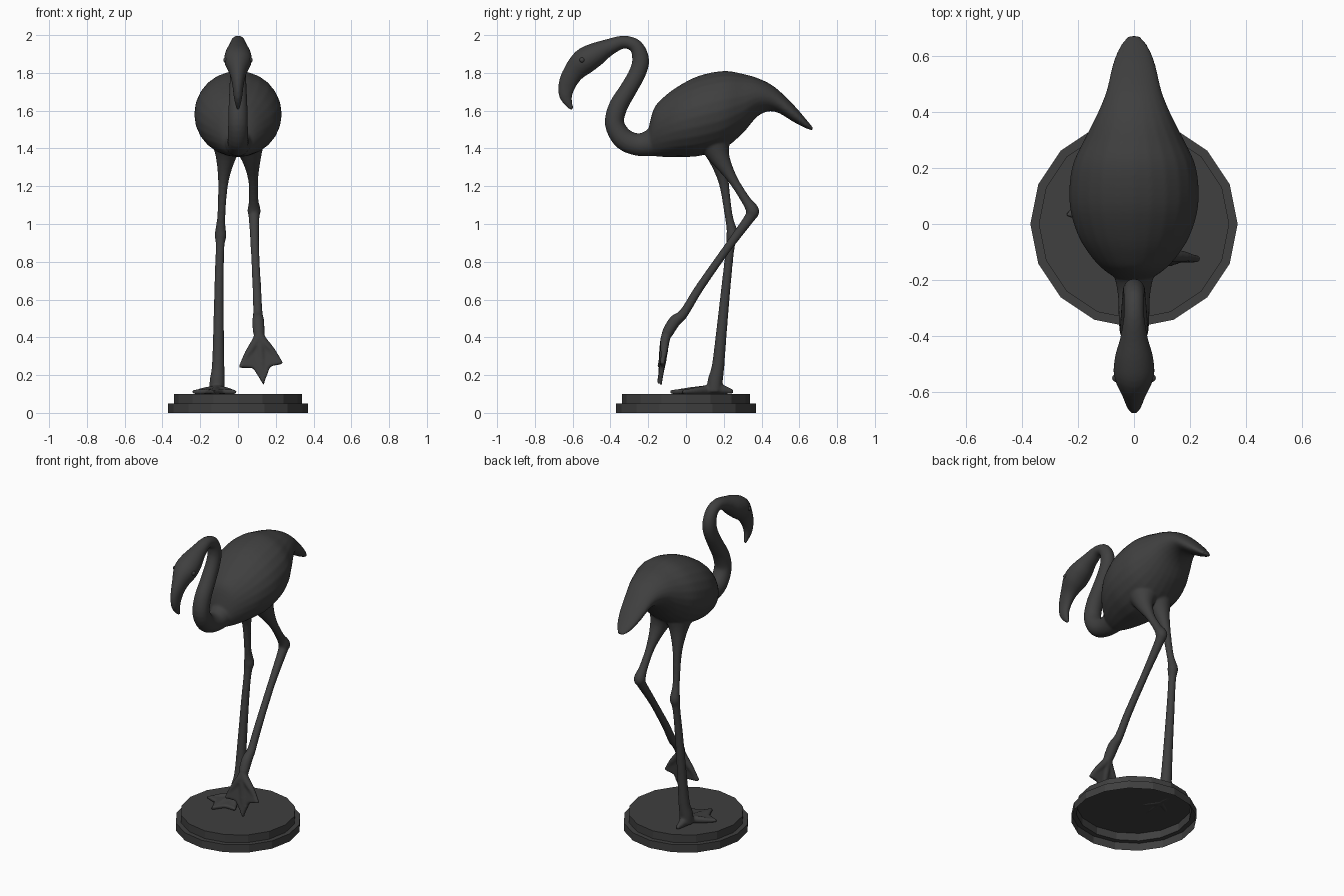
import bpy, bmesh, math
from mathutils import Vector

if "Cube" in bpy.data.objects:
    bpy.data.objects.remove(bpy.data.objects["Cube"])

dark = bpy.data.materials.new("dark_grey")
dark.diffuse_color = (0.05, 0.05, 0.05, 1)
dark.use_nodes = True
dark.node_tree.nodes["Principled BSDF"].inputs["Base Color"].default_value = dark.diffuse_color


def finish(bm, name):
    bmesh.ops.recalc_face_normals(bm, faces=bm.faces)
    me = bpy.data.meshes.new(name)
    bm.to_mesh(me)
    bm.free()
    ob = bpy.data.objects.new(name, me)
    bpy.context.collection.objects.link(ob)
    me.materials.append(dark)
    return ob


def spline(rows, steps):
    # Catmull-Rom through rows of numbers
    out, n = [], len(rows)
    for i in range(n - 1):
        quad = [rows[max(0, min(n - 1, i + k))] for k in (-1, 0, 1, 2)]
        for s in range(steps):
            t = s / steps
            out.append([0.5 * (2 * b + (c - a) * t + (2 * a - 5 * b + 4 * c - d) * t * t
                               + (3 * b - a - 3 * c + d) * t ** 3) for a, b, c, d in zip(*quad)])
    return out + [list(rows[-1])]


def loft(bm, rows, upright=False, sides=24, steps=4):
    # rows: x, y, z, half width, half depth
    rows = spline(rows, steps)
    pts = [Vector(r[:3]) for r in rows]
    rings = []
    for i, (p, r) in enumerate(zip(pts, rows)):
        t = (pts[min(i + 1, len(pts) - 1)] - pts[max(i - 1, 0)]).normalized()
        side = Vector((1, 0, 0))
        side = (side - t * side.dot(t)).normalized()
        nor = Vector((0, 0, 1)) if upright else side.cross(t)
        rings.append([bm.verts.new(p + side * r[3] * math.cos(a) + nor * r[4] * math.sin(a))
                      for a in (2 * math.pi * k / sides for k in range(sides))])
    for a, b in zip(rings, rings[1:]):
        for k in range(sides):
            j = (k + 1) % sides
            bm.faces.new((a[k], a[j], b[j], b[k]))
    bm.faces.new(rings[0])
    bm.faces.new(rings[-1])


def tube(bm, rows):
    loft(bm, [(*r, r[3]) for r in rows])


def foot(bm, start, bend, tips, normal, thick):
    # three toes with scalloped webbing between them
    bend, tips = Vector(bend), [Vector(t) for t in tips]
    for t in tips:
        mid = bend.lerp(t, 0.55)
        tube(bm, [(*start, .028), (*bend, .026), (*mid, .019), (*t, .007)])
    outline = [bend, tips[0]]
    for a, b in zip(tips, tips[1:]):
        outline += [bend.lerp((a + b) / 2, 0.8), b]
    off = Vector(normal).normalized() * thick
    top, bot = ([bm.verts.new(p + off * s) for p in outline] for s in (1, -1))
    n = len(outline)
    for k in range(1, n - 1):
        bm.faces.new((top[0], top[k], top[k + 1]))
        bm.faces.new((bot[0], bot[k + 1], bot[k]))
    for k in range(n):
        j = (k + 1) % n
        bm.faces.new((top[k], bot[k], bot[j], top[j]))


bird = bmesh.new()

# body and tail: y, top z, bottom z, half width
body = [(-.20, 1.50, 1.37, .05), (-.17, 1.61, 1.36, .10), (-.12, 1.67, 1.355, .15),
        (-.04, 1.73, 1.355, .20), (.07, 1.785, 1.36, .23), (.20, 1.81, 1.40, .222),
        (.30, 1.795, 1.48, .178), (.385, 1.77, 1.575, .135), (.47, 1.725, 1.595, .10),
        (.57, 1.63, 1.54, .076), (.635, 1.555, 1.507, .05), (.672, 1.51, 1.495, .02)]
loft(bird, [(0, y, (a + b) / 2, w, (a - b) / 2) for y, a, b, w in body], upright=True)

# neck, head and bill: y, z, half width, half depth
neck = [(-.10, 1.47, .10, .10), (-.17, 1.435, .075, .075), (-.25, 1.42, .058, .06),
        (-.33, 1.45, .055, .057), (-.378, 1.53, .052, .051), (-.36, 1.62, .05, .05),
        (-.307, 1.71, .046, .046), (-.257, 1.80, .042, .045), (-.24, 1.87, .04, .045),
        (-.265, 1.94, .037, .037), (-.33, 1.963, .037, .034), (-.41, 1.935, .05, .045),
        (-.475, 1.90, .068, .062), (-.54, 1.86, .072, .069), (-.597, 1.80, .045, .055),
        (-.63, 1.735, .03, .046), (-.635, 1.67, .022, .033), (-.602, 1.605, .008, .008)]
loft(bird, [(0, *r) for r in neck])

# standing leg
tube(bird, [(-.055, .15, 1.43, .09), (-.065, .17, 1.35, .053), (-.078, .20, 1.22, .027),
            (-.088, .225, 1.05, .021), (-.092, .24, .98, .026), (-.092, .245, .94, .031),
            (-.095, .235, .88, .023), (-.10, .215, .70, .024), (-.103, .19, .45, .028),
            (-.105, .17, .25, .033), (-.11, .155, .17, .04), (-.11, .15, .11, .04)])
foot(bird, (-.11, .17, .13), (-.11, .12, .122),
     [(-.24, .03, .11), (-.13, -.085, .11), (-.01, -.02, .11)], (0, 0, 1), .012)
tube(bird, [(-.11, .14, .13, .035), (-.11, .20, .122, .024), (-.11, .25, .112, .01)])

# raised leg
tube(bird, [(.055, .15, 1.43, .09), (.07, .18, 1.35, .053), (.08, .245, 1.24, .027),
            (.083, .315, 1.13, .025), (.085, .352, 1.07, .035), (.085, .335, 1.03, .028),
            (.09, .21, .86, .022), (.10, .07, .66, .023), (.105, -.01, .53, .025),
            (.107, -.06, .485, .032), (.11, -.10, .42, .03)])
foot(bird, (.107, -.06, .485), (.112, -.105, .41),
     [(.008, -.14, .24), (.135, -.14, .15), (.235, -.125, .26)], (0, 1, -.25), .013)
tube(bird, [(.107, -.05, .49, .02), (.107, -.02, .505, .014), (.107, 0, .50, .007)])

# fuse the bird into one smooth skin
bird = finish(bird, "wading_bird")
mod = bird.modifiers.new("fuse", 'REMESH')
mod.mode = 'VOXEL'
mod.voxel_size = 0.0075
mod.use_smooth_shade = True
mod = bird.modifiers.new("soften", 'SMOOTH')
mod.factor = 0.5
mod.iterations = 4

# eyes
for name, s in (("left_eye", -1), ("right_eye", 1)):
    bpy.ops.mesh.primitive_uv_sphere_add(segments=16, ring_count=8, radius=.014,
                                         location=(s * .064, -.55, 1.868))
    eye = bpy.context.object
    eye.name = name
    eye.data.materials.append(dark)
    bpy.ops.object.shade_smooth()

# two-step round base, sixteen sides, open underneath
base = bmesh.new()
rings = [[base.verts.new((r * math.cos(k * math.pi / 8), r * math.sin(k * math.pi / 8), z))
          for k in range(16)]
         for r, z in ((.37, 0), (.37, .05), (.34, .05), (.34, .10))]
for a, b in zip(rings, rings[1:]):
    for k in range(16):
        j = (k + 1) % 16
        base.faces.new((a[k], a[j], b[j], b[k]))
base.faces.new(rings[-1])
finish(base, "round_base")
